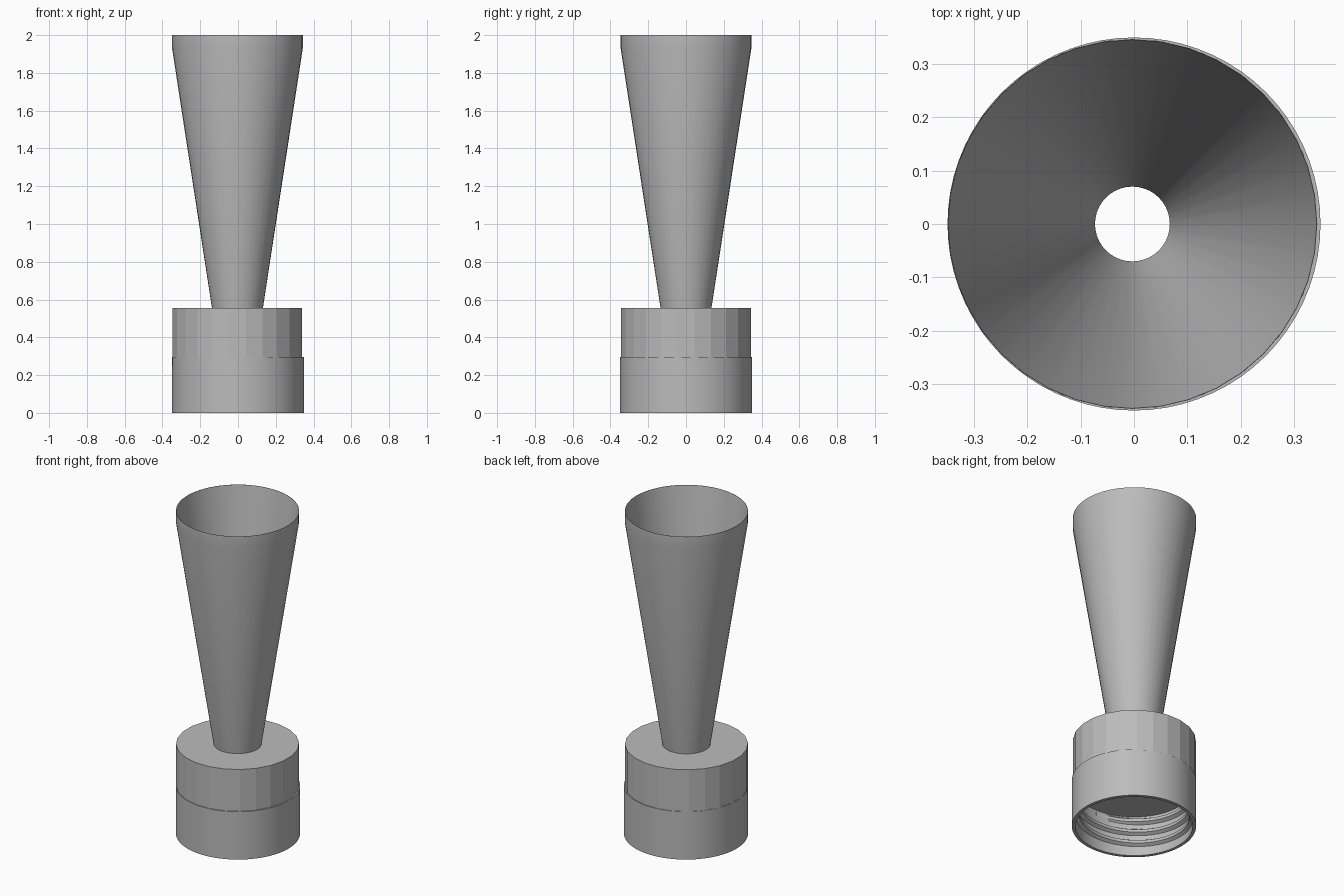
import bpy, bmesh, math

cube = bpy.data.objects.get("Cube")
if cube:
    bpy.data.objects.remove(cube, do_unlink=True)

grey = bpy.data.materials.new("plain grey")
grey.use_nodes = True
color = (0.5, 0.5, 0.5, 1)
grey.diffuse_color = color
grey.node_tree.nodes["Principled BSDF"].inputs["Base Color"].default_value = color


def finish(name, bm, smooth_angle):
    bmesh.ops.recalc_face_normals(bm, faces=bm.faces)
    mesh = bpy.data.meshes.new(name)
    bm.to_mesh(mesh)
    bm.free()
    mesh.materials.append(grey)
    obj = bpy.data.objects.new(name, mesh)
    bpy.context.collection.objects.link(obj)
    bpy.ops.object.select_all(action="DESELECT")
    obj.select_set(True)
    bpy.context.view_layer.objects.active = obj
    if smooth_angle:
        bpy.ops.object.shade_smooth_by_angle(angle=math.radians(smooth_angle))
    return obj


def bridge(bm, rings):
    for a, b in zip(rings, rings[1:]):
        for i in range(len(a)):
            j = (i + 1) % len(a)
            bm.faces.new((a[i], a[j], b[j], b[i]))


def revolve(name, profile, sides, turn=0.0, shift=0.0, smooth_angle=0):
    """Turn a closed (radius, z) profile around the vertical axis."""
    bm = bmesh.new()
    rings = []
    for k in range(sides):
        a = turn + math.tau * k / sides
        rings.append([bm.verts.new((shift + r * math.cos(a), r * math.sin(a), z))
                      for r, z in profile])
    bridge(bm, rings + rings[:1])
    return finish(name, bm, smooth_angle)


offset = -0.003
ceiling, step, cap_top = 0.25, 0.297, 0.556

# Thin conical funnel, open from the cap ceiling to a sharp rim
revolve("funnel",
        [(0.07, ceiling), (0.345, 2), (0.346, 2), (0.346, 1.93),
         (0.135, cap_top), (0.09, ceiling)],
        40, shift=offset, smooth_angle=30)

# Faceted upper half of the cap, which also closes the threaded socket
revolve("cap_top",
        [(0.08, ceiling), (0.346, ceiling), (0.346, cap_top), (0.126, cap_top)],
        24, turn=math.pi / 24, shift=offset)

# Round lower skirt of the cap
revolve("cap_skirt",
        [(0.33, 0), (0.349, 0), (0.349, step), (0.33, step)],
        72, smooth_angle=30)

# Spiral thread on the inside of the skirt, tapered out at both ends
bm = bmesh.new()
steps, turns, low, pitch = 48, 2.75, 0.035, 0.07
count = int(steps * turns)
rings = []
for k in range(count + 1):
    a = math.tau * k / steps
    fade = min(1, k / 6, (count - k) / 6)
    crest = 0.329 - 0.018 * fade
    z = low + pitch * k / steps
    section = [(0.335, -0.024), (crest, -0.009), (crest, 0.009), (0.335, 0.024)]
    rings.append([bm.verts.new((r * math.cos(a), r * math.sin(a), z + dz))
                  for r, dz in section])
bridge(bm, rings)
bm.faces.new(rings[0])
bm.faces.new(rings[-1])
finish("inner_thread", bm, 30)
